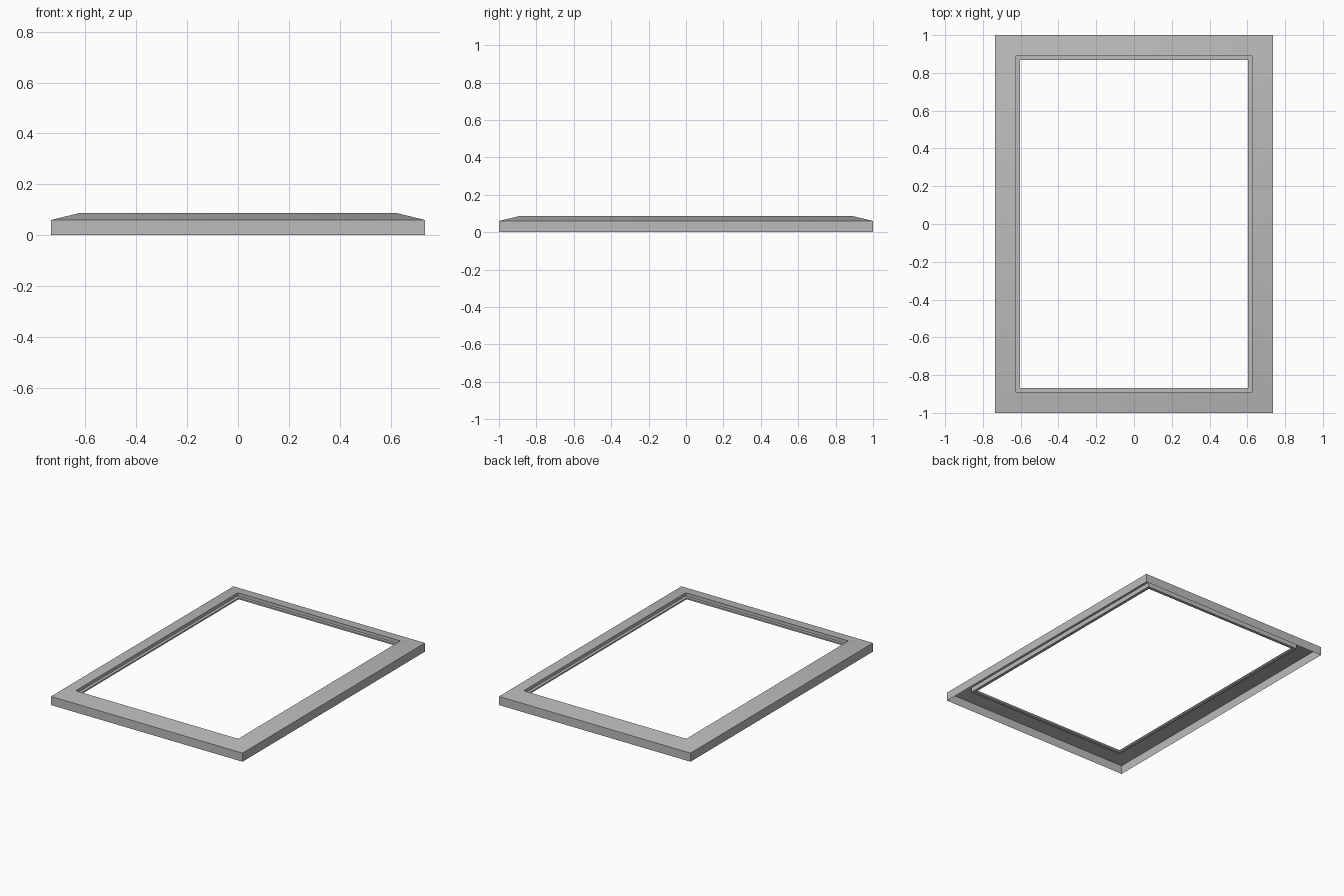
import bpy
import bmesh
import math

cube = bpy.data.objects.get("Cube")
if cube:
    bpy.data.objects.remove(cube, do_unlink=True)

HALF_X, HALF_Y = 0.735, 1.0

grey = bpy.data.materials.new("frame grey")
grey.use_nodes = True
colour = (0.5, 0.5, 0.5, 1)
grey.diffuse_color = colour
grey.node_tree.nodes["Principled BSDF"].inputs["Base Color"].default_value = colour


def rectangular_sweep(name, profile):
    """Sweep a profile of (inset from outer edge, height) points round the rectangle."""
    bm = bmesh.new()
    rings = []
    for inset, z in profile:
        x, y = HALF_X - inset, HALF_Y - inset
        rings.append([bm.verts.new((sx * x, sy * y, z))
                      for sx, sy in ((-1, -1), (1, -1), (1, 1), (-1, 1))])
    for a, b in zip(rings, rings[1:]):
        for i in range(4):
            j = (i + 1) % 4
            bm.faces.new((a[i], a[j], b[j], b[i]))
    mesh = bpy.data.meshes.new(name)
    bm.to_mesh(mesh)
    bm.free()
    mesh.materials.append(grey)
    obj = bpy.data.objects.new(name, mesh)
    bpy.context.collection.objects.link(obj)
    bpy.ops.object.select_all(action='DESELECT')
    obj.select_set(True)
    bpy.context.view_layer.objects.active = obj
    bpy.ops.object.shade_smooth_by_angle(angle=math.radians(30))
    return obj


# Hollow moulding: outer wall, sloped top, and wall down into the opening
rectangular_sweep("frame_moulding", [(0, 0), (0, 0.06), (0.111, 0.087), (0.111, 0.065)])

# Thin ledge round the opening: top, inner edge, underside and back
rectangular_sweep("inner_ledge", [(0.111, 0.065), (0.131, 0.065),
                                  (0.131, 0.055), (0.111, 0.055), (0.111, 0.065)])
